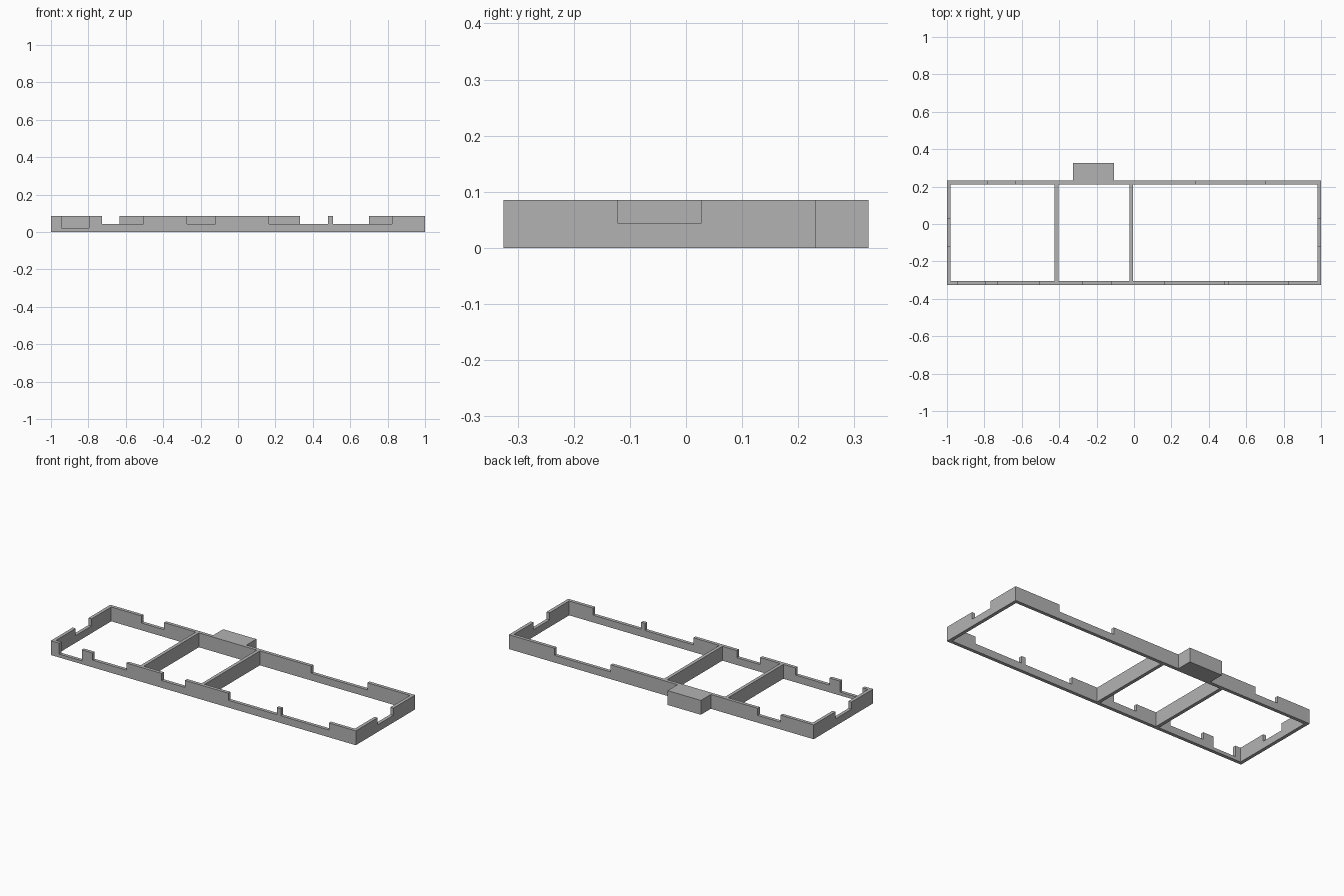
import bpy
import bmesh
from mathutils import Vector

cube = bpy.data.objects.get("Cube")
if cube:
    bpy.data.objects.remove(cube, do_unlink=True)

HEIGHT = 0.085
SILL = 0.043
THICK = 0.02
FRONT, BACK = -0.325, 0.232

grey = bpy.data.materials.new("plain grey")
grey.use_nodes = True
colour = (0.45, 0.45, 0.45, 1)
grey.diffuse_color = colour
grey.node_tree.nodes["Principled BSDF"].inputs["Base Color"].default_value = colour


def wall(name, along, lo, hi, side, thick=THICK, openings=()):
    """Extrude a wall elevation; openings are (start, end, sill height)."""
    outline = [(lo, 0), (lo, HEIGHT)]
    for a, b, sill in openings:
        outline += [(a, HEIGHT), (a, sill), (b, sill), (b, HEIGHT)]
    outline += [(hi, HEIGHT), (hi, 0)]

    def place(s, z):
        return (s, side, z) if along == "x" else (side, s, z)

    bm = bmesh.new()
    face = bm.faces.new([bm.verts.new(place(s, z)) for s, z in outline])
    grown = bmesh.ops.extrude_face_region(bm, geom=[face])
    verts = [v for v in grown["geom"] if isinstance(v, bmesh.types.BMVert)]
    shift = Vector((0, thick, 0)) if along == "x" else Vector((thick, 0, 0))
    bmesh.ops.translate(bm, verts=verts, vec=shift)
    bmesh.ops.recalc_face_normals(bm, faces=bm.faces)
    mesh = bpy.data.meshes.new(name)
    bm.to_mesh(mesh)
    bm.free()
    mesh.materials.append(grey)
    obj = bpy.data.objects.new(name, mesh)
    bpy.context.collection.objects.link(obj)


# Long walls with door and window openings
wall("front_wall", "x", -1, 1, FRONT, openings=[
    (-0.945, -0.797, 0.02),
    (-0.727, -0.505, SILL),
    (-0.273, -0.12, SILL),
    (0.165, 0.482, SILL),
    (0.508, 0.823, SILL)])
wall("back_wall", "x", -1, 1, BACK - THICK, openings=[
    (-0.782, -0.633, SILL),
    (0.332, 0.7, SILL)])

# End walls, one window each, and the two room dividers
inner = (FRONT + THICK, BACK - THICK)
for name, x in (("right_end_wall", -1), ("left_end_wall", 1 - THICK)):
    wall(name, "y", *inner, x, openings=[(-0.121, 0.027, SILL)])
for name, x in (("right_divider", -0.425), ("left_divider", -0.025)):
    wall(name, "y", *inner, x)

# Solid block projecting from the back
wall("chimney_block", "x", -0.325, -0.107, BACK, thick=0.325 - BACK)
